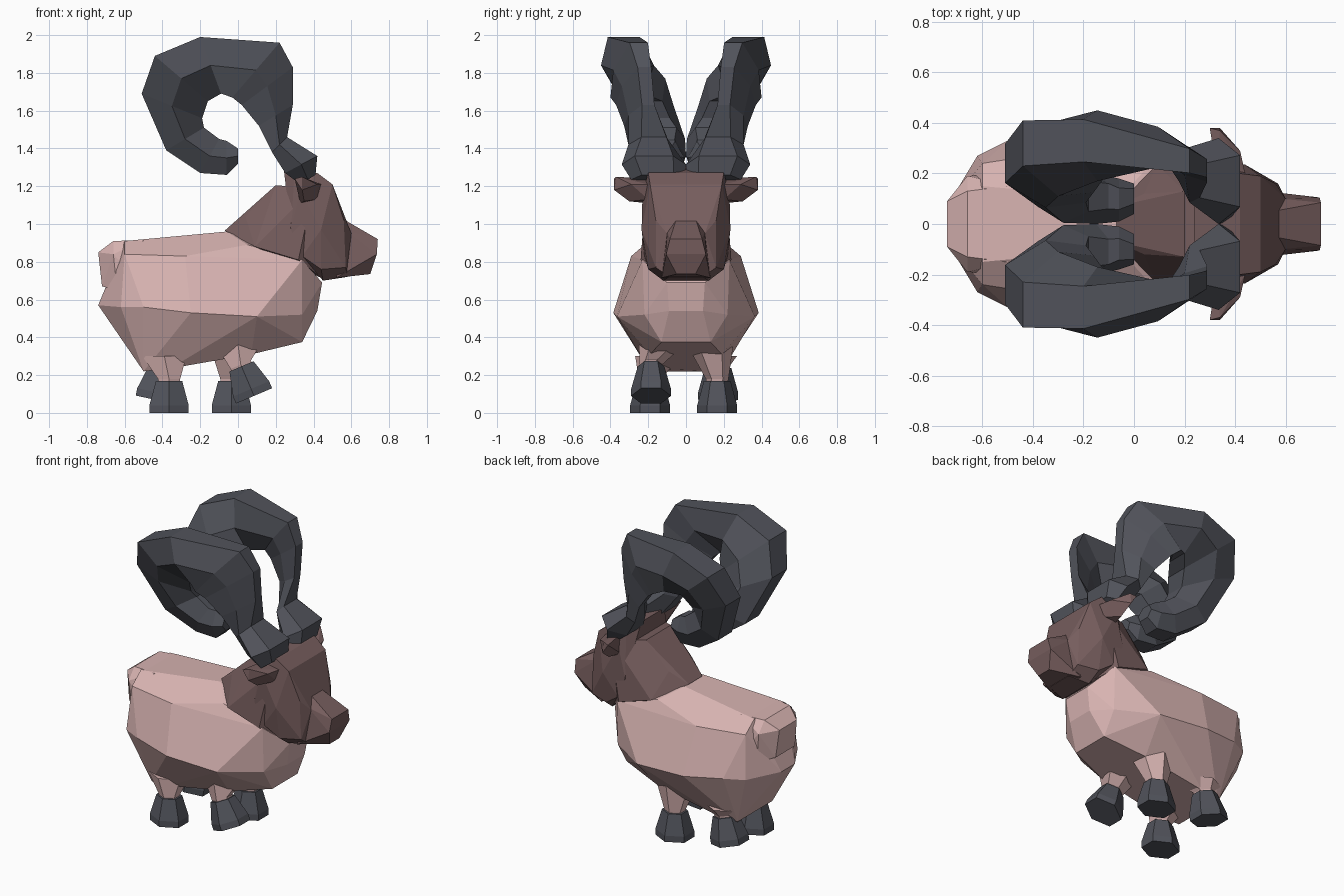
import bpy, bmesh, math
from mathutils import Vector, Matrix


def material(name, rgb):
    m = bpy.data.materials.new(name)
    m.diffuse_color = (*rgb, 1)
    return m


WOOL = material("pink wool", (0.68, 0.45, 0.44))
FACE = material("brown face", (0.185, 0.112, 0.112))
HORN = material("dark horn", (0.082, 0.086, 0.104))


def finish(name, bm, mat):
    bmesh.ops.recalc_face_normals(bm, faces=bm.faces)
    me = bpy.data.meshes.new(name)
    bm.to_mesh(me)
    bm.free()
    me.materials.append(mat)
    ob = bpy.data.objects.new(name, me)
    bpy.context.collection.objects.link(ob)
    return ob


def hull(name, pts, mat, sides=(1, -1), flatten=6):
    """Faceted solid around points, mirrored in y when both sides are given."""
    bm = bmesh.new()
    for x, y, z in pts:
        for s in sides:
            bm.verts.new((x, y * s, z))
    bmesh.ops.convex_hull(bm, input=bm.verts)
    bmesh.ops.delete(bm, geom=[v for v in bm.verts if not v.link_faces], context='VERTS')
    bmesh.ops.dissolve_limit(bm, angle_limit=math.radians(flatten),
                             verts=bm.verts, edges=bm.edges)
    return finish(name, bm, mat)


def loft(name, rings, mat):
    bm = bmesh.new()
    vs = [[bm.verts.new(p) for p in r] for r in rings]
    n = len(vs[0])
    for a, b in zip(vs, vs[1:]):
        for i in range(n):
            j = (i + 1) % n
            bm.faces.new((a[i], a[j], b[j], b[i]))
    bm.faces.new(vs[0])
    bm.faces.new(vs[-1])
    return finish(name, bm, mat)


# Woolly body and raised rump
hull("body", [
    (-0.60, 0.15, 0.92), (-0.60, 0.24, 0.85), (-0.67, 0.15, 0.68),
    (-0.74, 0.07, 0.58), (-0.62, 0.27, 0.57), (-0.50, 0.33, 0.57),
    (-0.25, 0.385, 0.54), (0.10, 0.365, 0.52), (0.34, 0.22, 0.53),
    (0.42, 0.09, 0.55), (-0.50, 0.18, 0.23), (-0.36, 0.20, 0.245),
    (-0.10, 0.20, 0.29), (0.07, 0.19, 0.32), (0.34, 0.13, 0.385),
    (0.445, 0.10, 0.70), (0.34, 0.23, 0.82), (-0.06, 0.10, 0.97),
    (0.05, 0.22, 0.90), (-0.28, 0.29, 0.84)], WOOL)
hull("rump", [
    (-0.66, 0.13, 0.92), (-0.74, 0.09, 0.86), (-0.72, 0.10, 0.68),
    (-0.66, 0.19, 0.85), (-0.64, 0.18, 0.66), (-0.50, 0.15, 0.925),
    (-0.50, 0.20, 0.68)], WOOL)

# Neck, head and snout
hull("neck", [
    (-0.07, 0.07, 0.975), (0.09, 0.235, 0.89), (0.32, 0.24, 0.82),
    (0.45, 0.12, 0.72), (0.04, 0.12, 1.05), (0.20, 0.13, 1.215),
    (0.40, 0.21, 1.20)], FACE)
hull("head", [
    (0.24, 0.12, 1.32), (0.30, 0.19, 1.29), (0.42, 0.20, 1.28),
    (0.50, 0.19, 1.22), (0.56, 0.16, 1.03), (0.60, 0.10, 0.96),
    (0.44, 0.235, 0.98), (0.33, 0.23, 1.18), (0.28, 0.23, 0.98),
    (0.34, 0.22, 0.84), (0.44, 0.20, 0.77), (0.45, 0.12, 0.71),
    (0.57, 0.16, 0.78), (0.58, 0.09, 0.73)], FACE)
hull("snout", [
    (0.74, 0.085, 0.93), (0.735, 0.105, 0.85), (0.70, 0.05, 0.745),
    (0.55, 0.05, 1.04), (0.58, 0.10, 0.97), (0.52, 0.13, 0.725)], FACE)

# Horn stations: outer x, z, inner x, z, outer y, inner y, half width
STATIONS = [
    (0.41, 1.27, 0.33, 1.22, 0.15, 0.15, 0.14),
    (0.42, 1.37, 0.25, 1.28, 0.17, 0.17, 0.17),
    (0.26, 1.47, 0.18, 1.39, 0.17, 0.22, 0.11),
    (0.29, 1.64, 0.11, 1.53, 0.20, 0.30, 0.055),
    (0.29, 1.84, 0.02, 1.64, 0.22, 0.34, 0.06),
    (0.22, 1.97, -0.03, 1.68, 0.25, 0.36, 0.08),
    (-0.20, 2.00, -0.09, 1.70, 0.33, 0.29, 0.14),
    (-0.44, 1.90, -0.16, 1.66, 0.32, 0.20, 0.15),
    (-0.51, 1.70, -0.19, 1.57, 0.24, 0.15, 0.13),
    (-0.38, 1.40, -0.18, 1.52, 0.14, 0.11, 0.12),
    (-0.20, 1.28, -0.10, 1.46, 0.09, 0.11, 0.10),
    (-0.06, 1.27, -0.06, 1.45, 0.09, 0.10, 0.085),
    (0.00, 1.33, 0.00, 1.41, 0.09, 0.11, 0.06)]


def horn_ring(st, s):
    xo, zo, xi, zi, yo, yi, w = st
    ring = []
    for t, k in ((0, 0.6), (0.5, 1), (1, 0.5), (1, -0.5), (0.5, -1), (0, -0.6)):
        ring.append((xo + (xi - xo) * t, s * (yo + (yi - yo) * t + k * w),
                     zo + (zi - zo) * t))
    return ring


for s, side in ((1, "left"), (-1, "right")):
    loft("horn_" + side, [horn_ring(st, s) for st in STATIONS], HORN)
    # Ears
    hull("ear_" + side, [
        (0.33, 0.20, 1.25), (0.44, 0.20, 1.22), (0.33, 0.20, 1.12),
        (0.42, 0.20, 1.14), (0.42, 0.29, 1.22), (0.35, 0.30, 1.13),
        (0.30, 0.38, 1.25), (0.34, 0.37, 1.26), (0.34, 0.38, 1.19)],
        FACE, sides=(s,))


def ring(centre, rot, r, n=6):
    return [Vector(centre) + rot @ Vector((r * math.cos(a), r * 0.88 * math.sin(a), 0))
            for a in [math.tau * (i + 0.5) / n for i in range(n)]]


# Legs with hooves: sole centre, tilt, leg top
LEGS = {
    "front_left": ((-0.035, 0.165, 0.01), 0, (-0.03, 0.13, 0.36)),
    "front_right": ((0.085, -0.185, 0.10), -23, (0.0, -0.13, 0.37)),
    "back_left": ((-0.44, 0.17, 0.08), 12, (-0.39, 0.15, 0.31)),
    "back_right": ((-0.365, -0.19, 0.01), 0, (-0.39, -0.15, 0.31))}
for name, (sole, tilt, top) in LEGS.items():
    rot = Matrix.Rotation(math.radians(tilt), 3, 'Y')
    base = Vector(sole)
    up = rot @ Vector((0, 0, 1))
    flat = Matrix.Identity(3)
    loft("hoof_" + name, [ring(base, rot, 0.12), ring(base + up * 0.04, rot, 0.12),
                          ring(base + up * 0.17, rot, 0.08)], HORN)
    loft("leg_" + name, [ring(base + up * 0.14, rot, 0.06),
                         ring(base + up * 0.18, rot, 0.068),
                         ring(top, flat, 0.135)], WOOL)

# Rest the lowest sole on the ground
low = min(v.co.z for o in bpy.data.objects for v in o.data.vertices)
for o in bpy.data.objects:
    o.location.z -= low
